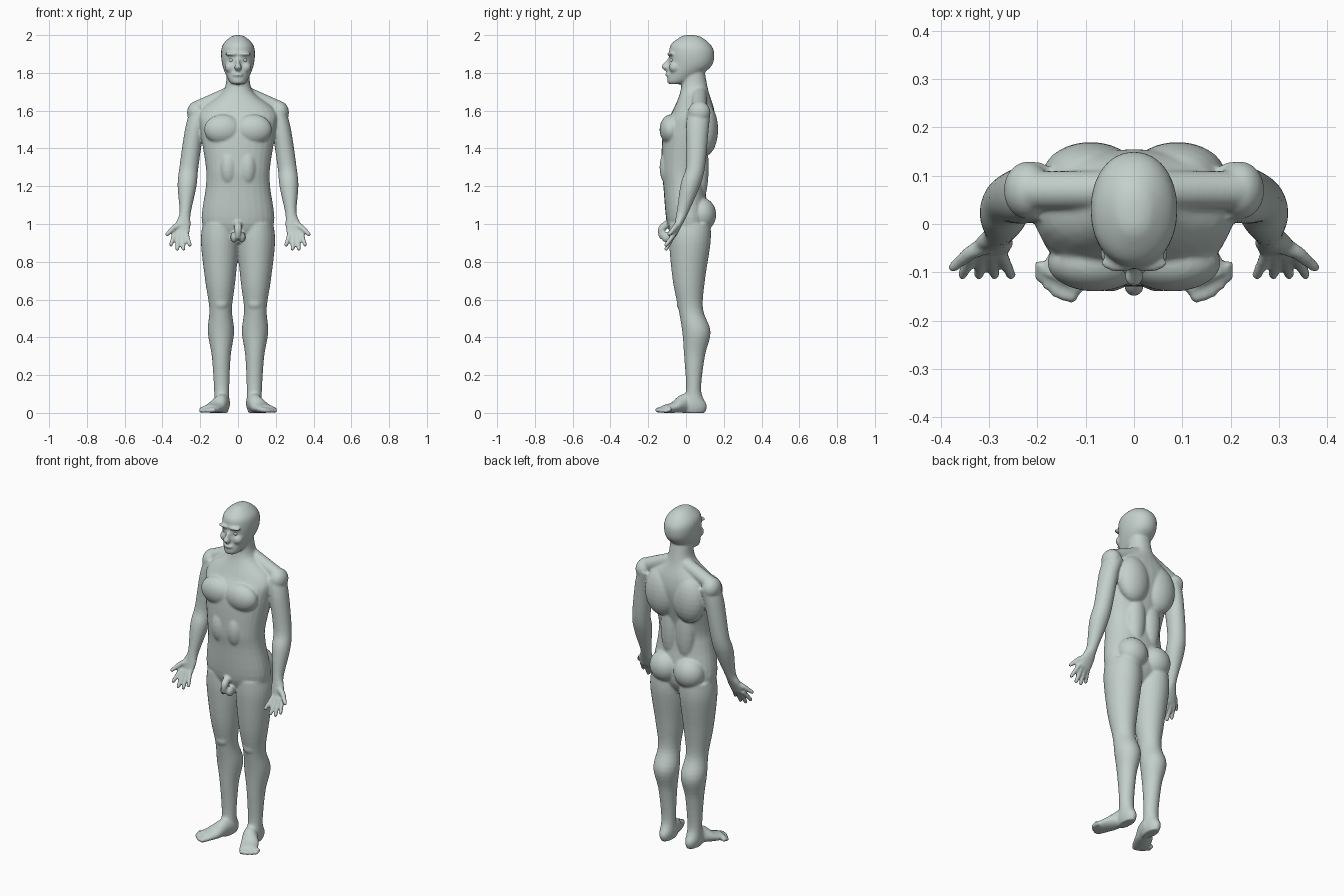
import bpy, bmesh, math
from mathutils import Vector, Matrix

cube = bpy.data.objects.get("Cube")
if cube:
    bpy.data.objects.remove(cube)

skin = bpy.data.materials.new("grey_green_clay")
skin.use_nodes = True
colour = (.55, .63, .6, 1)
skin.diffuse_color = colour
skin.node_tree.nodes["Principled BSDF"].inputs["Base Color"].default_value = colour

SIDES = 28
STEPS = 5
bm = bmesh.new()


def flow(rows):
    """Round off a list of sections with a spline through them."""
    rows = [Vector(row) for row in rows]
    ends = [rows[0]] + rows + [rows[-1]]
    out = []
    for before, start, end, after in zip(ends, ends[1:], ends[2:], ends[3:]):
        leave, arrive = (end - before) / 2, (after - start) / 2
        for k in range(STEPS):
            t = k / STEPS
            ease = t * t * (3 - 2 * t)
            out.append(start.lerp(end, ease) + leave * (t * (1 - t) ** 2)
                       - arrive * (t * t * (1 - t)))
    return out + [rows[-1]]


def loft(rows, mirrored=False, level=False, power=1):
    """Skin elliptical sections (x, y, z, half width, half depth)."""
    rows = flow(rows)
    last = len(rows) - 1
    for sign in ((1, -1) if mirrored else (1,)):
        rings = []
        for i, row in enumerate(rows):
            across, deep = Vector((1, 0, 0)), Vector((0, 1, 0))
            if not level:
                along = rows[min(i + 1, last)] - rows[max(i - 1, 0)]
                along = Vector(along[:3]).normalized()
                across = (across - along * along.x).normalized()
                deep = along.cross(across)
            ring = []
            for k in range(SIDES):
                angle = math.tau * k / SIDES
                c, s = math.cos(angle), math.sin(angle)
                c = math.copysign(abs(c) ** power, c)
                s = math.copysign(abs(s) ** power, s)
                point = Vector(row[:3]) + across * (c * row[3]) + deep * (s * row[4])
                point.x *= sign
                ring.append(bm.verts.new(point))
            rings.append(ring)
        for low, high in zip(rings, rings[1:]):
            for k in range(SIDES):
                n = (k + 1) % SIDES
                bm.faces.new((low[k], low[n], high[n], high[k]))
        bm.faces.new(rings[0])
        bm.faces.new(rings[-1])


def column(rows, centre=lambda z: 0, **options):
    """Upright form from level sections (z, half width, front depth, back depth)."""
    loft([(centre(z), (back - front) / 2, z, width, (back + front) / 2)
          for z, width, front, back in rows], level=True, **options)


def mass(centre, radii):
    """Ellipsoid muscle or bone form, mirrored when off the centre line."""
    x, y, z = centre
    for side in {x, -x}:
        bmesh.ops.create_uvsphere(
            bm, u_segments=SIDES, v_segments=SIDES // 2, radius=1,
            matrix=Matrix.Translation((side, y, z)) @ Matrix.Diagonal((*radii, 1)))


def digit(base, tip, thick, thin):
    """Finger or toe with a rounded tip, on both sides."""
    loft([(*base, thick, thick), (*tip, thin, thin)], mirrored=True)
    mass(tip, (thin, thin, thin))


# Torso and neck
column([(.9, .1, .05, .07), (1, .19, .1, .12), (1.2, .17, .12, .1), (1.3, .17, .13, .1),
        (1.5, .2, .12, .15), (1.6, .2, .07, .15), (1.7, .08, .03, .12), (1.8, .06, .02, .1)],
       power=.9)

# Head
column([(1.74, .03, .09, -.03), (1.76, .05, .1, .03), (1.83, .08, .09, .13), (1.9, .09, .09, .15),
        (1.95, .08, .08, .13), (1.99, .04, .03, .08), (2, .01, 0, .04)], power=.95)

# Nose, brow, cheeks, lips and chin
loft([(0, -.08, 1.88, .01, .01), (0, -.1, 1.85, .01, .02), (0, -.11, 1.83, .02, .02),
      (0, -.1, 1.81, .01, .01)], level=True)
mass((.03, -.08, 1.9), (.04, .02, .01))
mass((.04, -.06, 1.83), (.03, .03, .03))
mass((0, -.09, 1.79), (.03, .02, .01))
mass((0, -.08, 1.76), (.03, .02, .02))

# Chest, upper back, lower back, abdomen, seat and shoulders
mass((.08, -.08, 1.5), (.1, .06, .08))
mass((.09, .1, 1.5), (.1, .07, .14))
mass((.05, .07, 1.3), (.06, .05, .2))
mass((.05, -.09, 1.3), (.05, .05, .1))
mass((.08, .08, 1.05), (.09, .08, .09))
mass((.22, .07, 1.59), (.05, .06, .06))
loft([(.04, .07, 1.69, .04, .04), (.22, .07, 1.61, .04, .04)], mirrored=True)

# Groin
mass((.02, -.1, .93), (.02, .03, .03))
loft([(0, -.1, 1, .02, .02), (0, -.13, .97, .02, .02), (0, -.13, .92, .01, .01)])

# Legs, drawing slightly together towards the ankles
column([(1, .09, .09, .13), (.9, .1, .09, .13), (.7, .08, .07, .1), (.55, .06, .04, .09),
        (.43, .07, .02, .13), (.3, .05, .01, .1), (.12, .04, 0, .08), (.04, .04, .03, .11),
        (0, .03, .02, .1)], centre=lambda z: .085 + z / 80, mirrored=True)
mass((.09, -.02, .58), (.04, .03, .04))

# Feet
loft([(.08, .04, .05, .04, .05), (.09, -.01, .05, .04, .05), (.12, -.06, .03, .05, .03),
      (.15, -.12, .02, .05, .02)], mirrored=True)

# Toes, from big to little
for i in range(5):
    t = i / 4
    base = Vector((.11, -.1, .02)).lerp(Vector((.19, -.08, .02)), t)
    tip = Vector((.13, -.15, .015)).lerp(Vector((.195, -.11, .01)), t)
    tip.y -= .01 * math.sin(math.pi * t)
    digit(base, tip, .015, .014 - t / 300)

# Arms and palms
loft([(.2, .07, 1.6, .05, .06), (.23, .06, 1.5, .05, .06), (.26, .05, 1.3, .05, .05),
      (.27, .02, 1.2, .05, .05), (.28, -.02, 1.06, .03, .03), (.29, -.04, 1, .04, .02),
      (.3, -.06, .94, .04, .01)], mirrored=True)

# Fingers fan out from index to little, the middle ones longest
for i in range(4):
    t = i / 3
    base = Vector((.335, -.06, .95)).lerp(Vector((.275, -.06, .95)), t)
    reach = Vector((.02 - t / 25, -.045, -.06 - .025 * math.sin(math.pi * t)))
    digit(base, base + reach, .013, .011)

# Thumb
digit((.3, -.04, 1), (.34, -.06, .98), .02, .015)
digit((.34, -.06, .98), (.375, -.09, .945), .015, .011)

# Fuse everything into one smooth skin
bmesh.ops.recalc_face_normals(bm, faces=bm.faces)
mesh = bpy.data.meshes.new("body")
bm.to_mesh(mesh)
bm.free()
mesh.materials.append(skin)
body = bpy.data.objects.new("body", mesh)
bpy.context.collection.objects.link(body)
fuse = body.modifiers.new("fuse", "REMESH")
fuse.mode = "VOXEL"
fuse.voxel_size = .006
fuse.use_smooth_shade = True
soften = body.modifiers.new("soften", "SMOOTH")
soften.factor = .5
soften.iterations = 7

# Eyes
for side, sign in (("left", 1), ("right", -1)):
    bpy.ops.mesh.primitive_uv_sphere_add(segments=SIDES, ring_count=SIDES // 2, radius=.014,
                                         location=(.034 * sign, -.07, 1.868))
    eye = bpy.context.object
    eye.name = side + "_eye"
    eye.data.materials.append(skin)
    bpy.ops.object.shade_smooth_by_angle()
